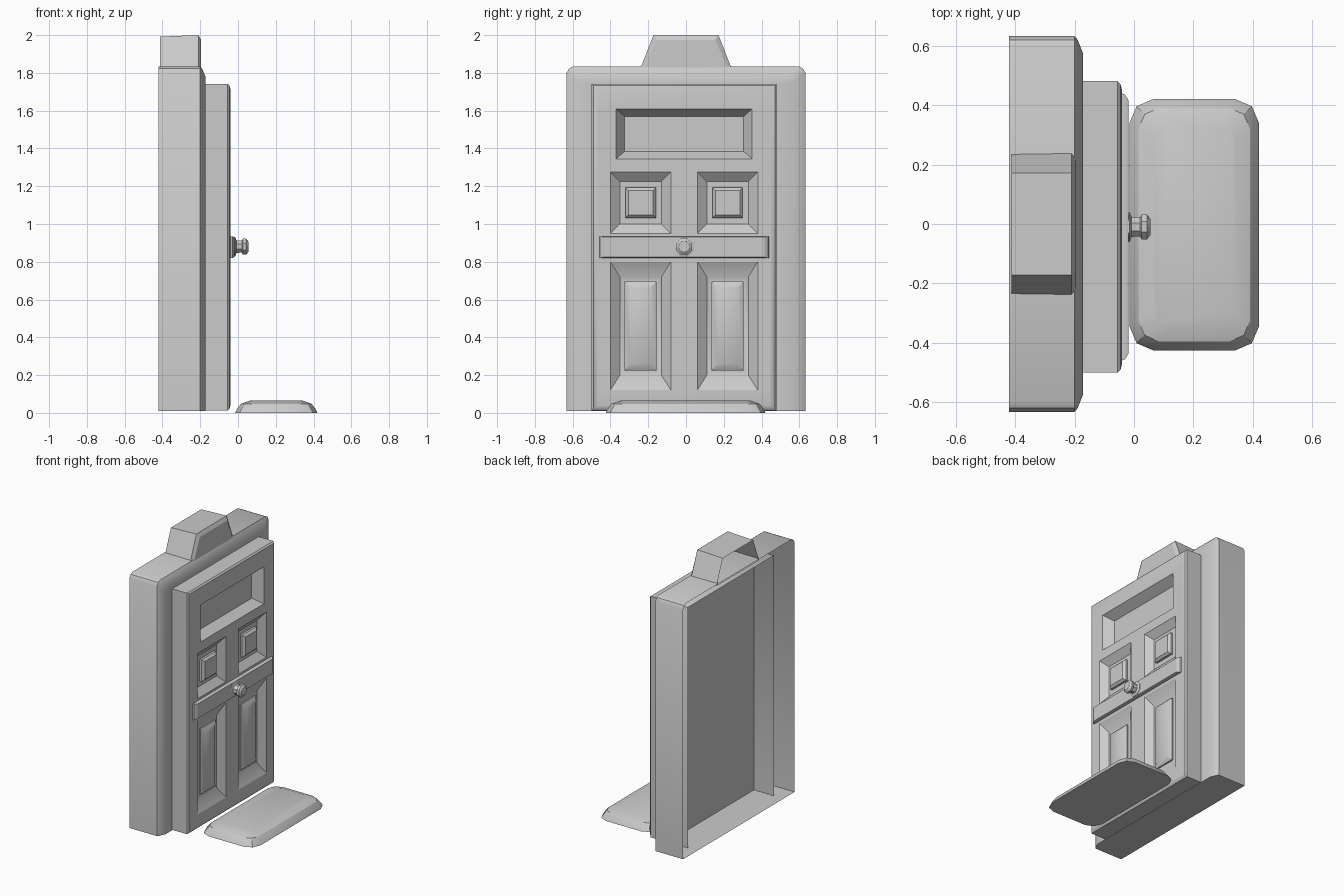
import bpy, bmesh, math

if "Cube" in bpy.data.objects:
    bpy.data.objects.remove(bpy.data.objects["Cube"])


def rect(x, y0, y1, z0, z1):
    return [(x, y0, z0), (x, y1, z0), (x, y1, z1), (x, y0, z1)]


def loft(bm, rings, cap_start=False, cap_end=True):
    """Bridge matching rings of points, optionally closing the ends."""
    loops = [[bm.verts.new(p) for p in ring] for ring in rings]
    for a, b in zip(loops, loops[1:]):
        n = len(a)
        for i in range(n):
            j = (i + 1) % n
            bm.faces.new((a[i], a[j], b[j], b[i]))
    if cap_start:
        bm.faces.new(loops[0][::-1])
    if cap_end:
        bm.faces.new(loops[-1])


def finish(bm, name, y=0.0, smooth=True, recalc=False):
    bmesh.ops.remove_doubles(bm, verts=bm.verts, dist=1e-5)
    if recalc:
        bmesh.ops.recalc_face_normals(bm, faces=bm.faces)
    me = bpy.data.meshes.new(name)
    bm.to_mesh(me)
    bm.free()
    ob = bpy.data.objects.new(name, me)
    ob.location.y = y
    bpy.context.collection.objects.link(ob)
    if smooth:
        bpy.ops.object.select_all(action='DESELECT')
        ob.select_set(True)
        bpy.context.view_layer.objects.active = ob
        bpy.ops.object.shade_smooth_by_angle(angle=math.radians(30))
    return ob


def arch(x, y0, y1, top, c, zb=0.01):
    """Door surround outline with clipped top corners."""
    return [(x, y0, zb), (x, y1, zb), (x, y1, top - c), (x, y1 - c * .4, top - c * .3),
            (x, y1 - c, top), (x, y0 + c, top), (x, y0 + c * .4, top - c * .3), (x, y0, top - c)]


# Frame: hollow, open at the back, with a return around the door opening
bm = bmesh.new()
loft(bm, [arch(-.42, -.632, .632, 1.835, .035),
          arch(-.20, -.632, .632, 1.835, .035),
          arch(-.19, -.62, .62, 1.822, .035),
          arch(-.172, -.575, .575, 1.78, .03),
          arch(-.172, -.50, .48, 1.74, .002, .014),
          arch(-.35, -.50, .48, 1.74, .002, .014)], cap_end=False)
finish(bm, "door_frame")

# Keystone: tapered hollow block on top
bm = bmesh.new()


def trap(x, b, t, top):
    return [(x, -b, 1.82), (x, b, 1.82), (x, t, top), (x, -t, top)]


loft(bm, [trap(-.412, .24, .172, 1.992), trap(-.21, .243, .172, 2.0),
          trap(-.195, .222, .155, 1.975)])
finish(bm, "keystone")

# Door slab with sunken window and raised-and-fielded panels
bm = bmesh.new()
F, H = -.04, .458
loft(bm, [rect(-.19, -.49, .49, .012, 1.742), rect(-.055, -.49, .49, .012, 1.742),
          rect(-.045, -.48, .48, .022, 1.732), rect(F, -H, H, .04, 1.712)],
     cap_start=True, cap_end=False)


def face(y0, y1, z0, z1):
    loft(bm, [rect(F, y0, y1, z0, z1)])


def nested(y0, y1, z0, z1, steps):
    loft(bm, [rect(x, y0 + dy, y1 - dy, z0 + dz, z1 - dz) for dy, dz, x in steps])


upper = [(0, 0, F), (.05, .05, -.08), (.08, .083, -.08), (.08, .083, -.065), (.095, .098, -.05)]
lower = [(0, 0, F), (.05, .08, -.08), (.075, .105, -.08), (.075, .105, -.07), (.11, .14, -.05)]
for z0, z1, steps in ((.12, .80, lower), (.95, 1.275, upper)):
    for y0 in (-.39, .07):
        nested(y0, y0 + .32, z0, z1, steps)
    for a, b in ((-H, -.39), (-.07, .07), (.39, H)):
        face(a, b, z0, z1)
nested(-.36, .36, 1.345, 1.61, [(0, 0, F), (.045, .04, -.105)])
for a, b in ((-H, -.36), (.36, H)):
    face(a, b, 1.345, 1.61)
for z0, z1 in ((.04, .12), (.80, .95), (1.275, 1.345), (1.61, 1.712)):
    face(-H, H, z0, z1)
finish(bm, "door", y=-.01)

# Cross band
bm = bmesh.new()
loft(bm, [rect(F - .005, -.45, .45, .82, .935), rect(-.03, -.445, .445, .82, .935),
          rect(-.018, -.425, .425, .825, .93)])
finish(bm, "cross_band", y=-.01)

# Knob: eight-sided turned profile
bm = bmesh.new()
profile = [(-.03, .055), (-.015, .055), (-.008, .036), (.02, .034),
           (.026, .046), (.043, .046), (.055, .03)]
loft(bm, [[(x, r * math.cos(math.pi * (k + .5) / 4), .88 + r * math.sin(math.pi * (k + .5) / 4))
           for k in range(8)] for x, r in profile], cap_start=True)
finish(bm, "knob", y=-.01)

# Doorstep mat: clipped rectangle with rounded-over edge
bm = bmesh.new()


def clipped(d, z, c):
    x0, x1, y0, y1 = -.015 + d, .42 - d, -.425 + d, .42 - d
    return [(x0 + c, y0, z), (x1 - c, y0, z), (x1 - c * .3, y0 + c * .3, z), (x1, y0 + c, z),
            (x1, y1 - c, z), (x1 - c * .3, y1 - c * .3, z), (x1 - c, y1, z), (x0 + c, y1, z),
            (x0 + c * .3, y1 - c * .3, z), (x0, y1 - c, z), (x0, y0 + c, z),
            (x0 + c * .3, y0 + c * .3, z)]


loft(bm, [clipped(0, 0, .08), clipped(.008, .018, .08), clipped(.03, .048, .07),
          clipped(.08, .066, .05)], cap_start=True)
finish(bm, "doorstep_mat", recalc=True)
